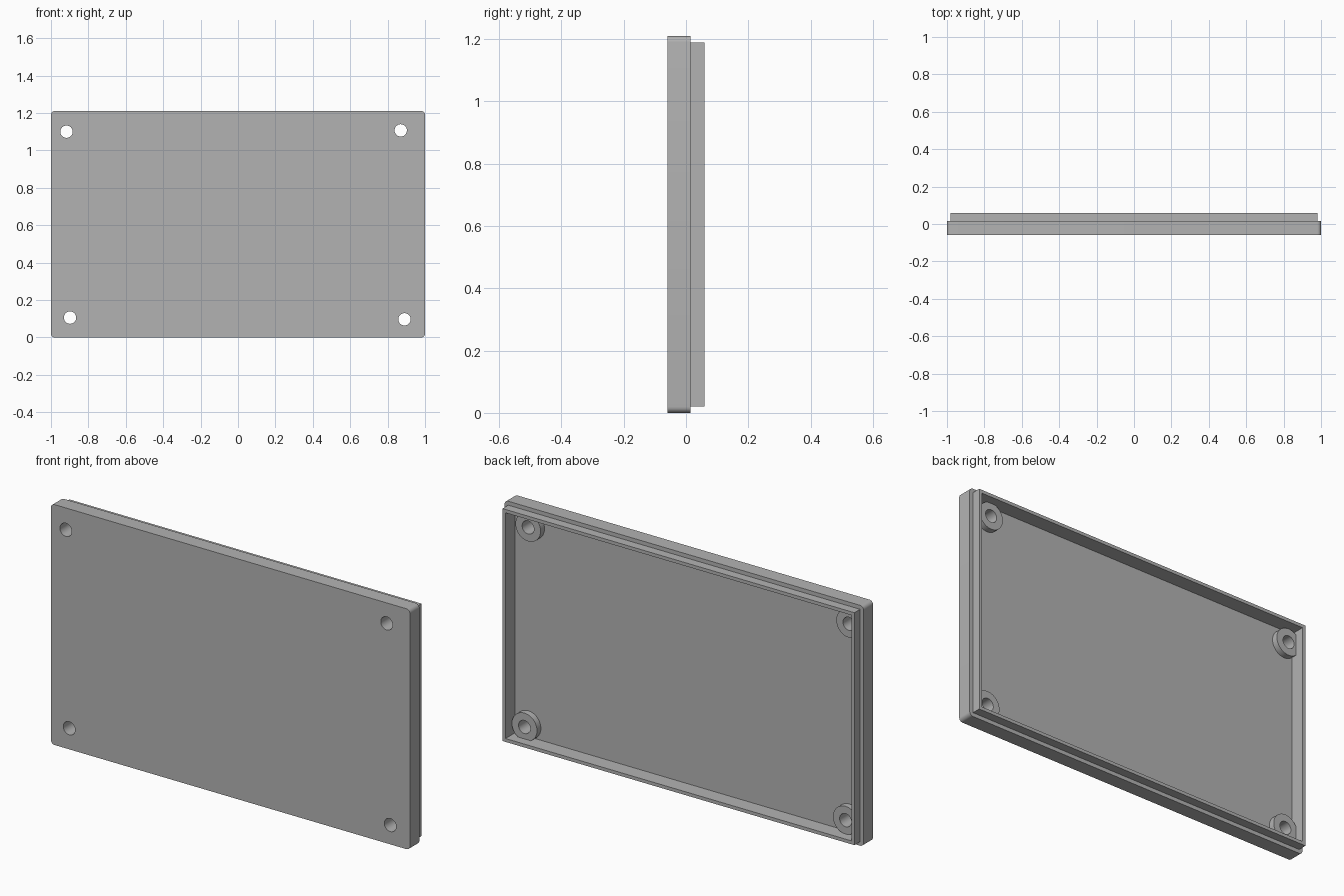
import bpy, math

if "Cube" in bpy.data.objects:
    bpy.data.objects.remove(bpy.data.objects["Cube"], do_unlink=True)

WIDTH, HEIGHT = 2.0, 1.21
FRONT, LEDGE, BACK = -0.06, 0.015, 0.06
FLOOR, BOSS_TOP = -0.017, 0.014
HOLES = [(-0.917, 1.10), (0.87, 1.107), (-0.898, 0.106), (0.89, 0.097)]

grey = bpy.data.materials.new("plain grey")
grey.use_nodes = True
grey.diffuse_color = (0.45, 0.45, 0.45, 1)
grey.node_tree.nodes["Principled BSDF"].inputs["Base Color"].default_value = grey.diffuse_color


def block(name, inset, y0, y1):
    """Box in the lid outline, inset on all four sides."""
    bpy.ops.mesh.primitive_cube_add(size=1, location=(0, (y0 + y1) / 2, HEIGHT / 2))
    ob = bpy.context.object
    ob.name = name
    ob.scale = (WIDTH - 2 * inset, y1 - y0, HEIGHT - 2 * inset)
    bpy.ops.object.transform_apply(location=True, rotation=True, scale=True)
    return ob


def rod(name, x, z, radius, y0, y1):
    bpy.ops.mesh.primitive_cylinder_add(vertices=48, radius=radius, depth=y1 - y0,
                                        location=(x, (y0 + y1) / 2, z),
                                        rotation=(math.pi / 2, 0, 0))
    ob = bpy.context.object
    ob.name = name
    bpy.ops.object.transform_apply(location=True, rotation=True, scale=True)
    return ob


def apply(ob, mod):
    bpy.context.view_layer.objects.active = ob
    bpy.ops.object.modifier_apply(modifier=mod.name)


def combine(ob, other, operation):
    mod = ob.modifiers.new(operation, 'BOOLEAN')
    mod.operation, mod.solver, mod.object = operation, 'EXACT', other
    apply(ob, mod)
    bpy.data.objects.remove(other, do_unlink=True)


# Outer cover with its four depth-wise edges rounded
lid = block("lid", 0, FRONT, LEDGE)
weights = lid.data.attributes.new("bevel_weight_edge", 'FLOAT', 'EDGE')
for edge in lid.data.edges:
    a, b = (lid.data.vertices[i].co for i in edge.vertices)
    weights.data[edge.index].value = 1.0 if abs(a.y - b.y) > 0.01 else 0.0
bevel = lid.modifiers.new("round corners", 'BEVEL')
bevel.limit_method, bevel.width, bevel.segments = 'WEIGHT', 0.02, 6
apply(lid, bevel)

# Stepped lip at the back, then the hollow inside
combine(lid, block("lip", 0.02, -0.03, BACK), 'UNION')
combine(lid, block("cavity", 0.037, FLOOR, BACK + 0.1), 'DIFFERENCE')

# Screw bosses and through holes
for x, z in HOLES:
    combine(lid, rod("boss", x, z, 0.07, -0.04, BOSS_TOP), 'UNION')
for x, z in HOLES:
    combine(lid, rod("screw_hole", x, z, 0.033, -0.2, 0.2), 'DIFFERENCE')

lid.data.materials.clear()
lid.data.materials.append(grey)
bpy.ops.object.select_all(action='DESELECT')
lid.select_set(True)
bpy.context.view_layer.objects.active = lid
bpy.ops.object.shade_smooth_by_angle(angle=math.radians(30))
